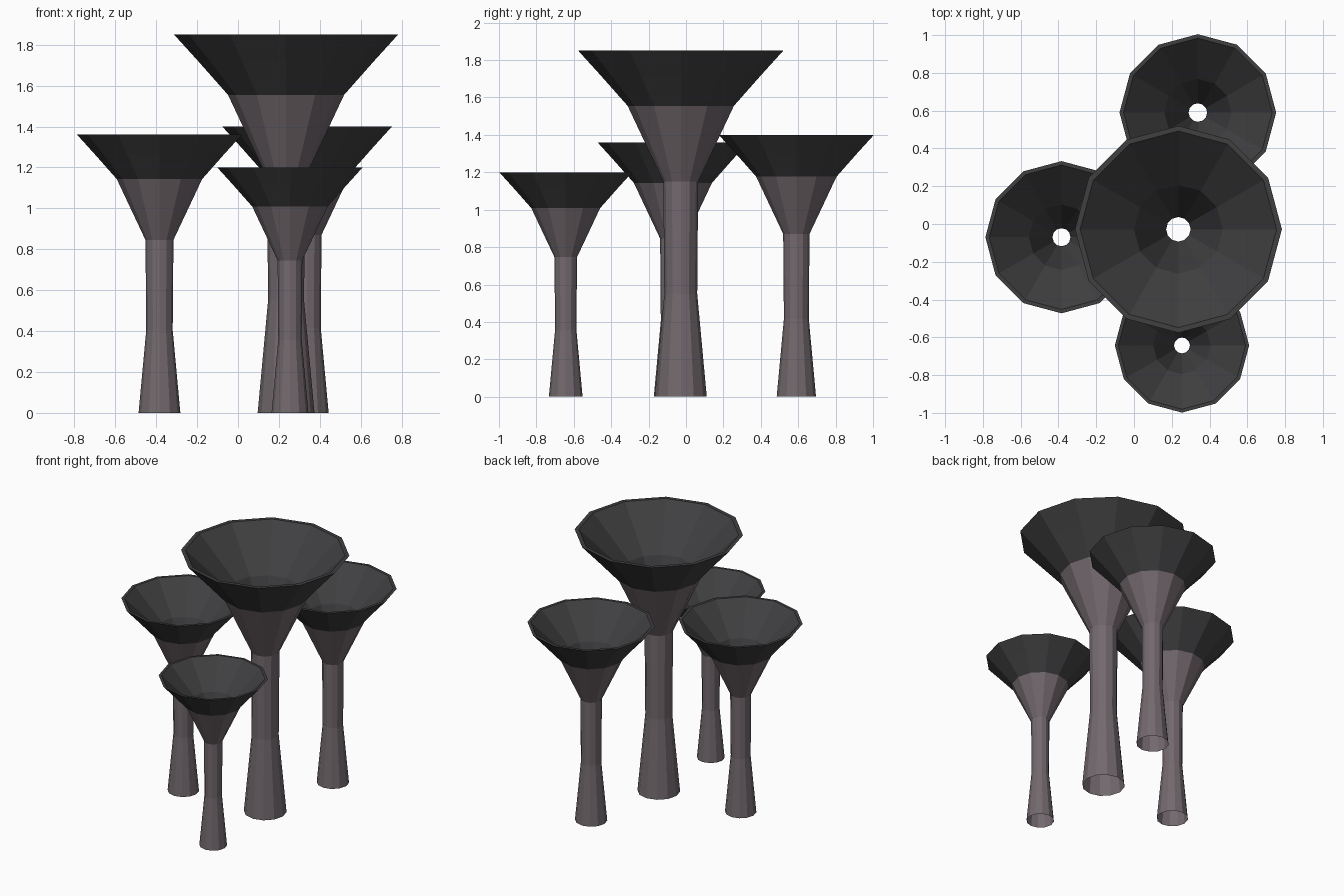
import bpy, bmesh, math

if "Cube" in bpy.data.objects:
    bpy.data.objects.remove(bpy.data.objects["Cube"])

SIDES = 12
# (radius, height) profiles of the tallest funnel, the others are scaled copies
STEM = [(0.139, 0), (0.088, 0.55), (0.093, 1.15), (0.284, 1.555)]
BOWL = [(0.284, 1.555), (0.43, 1.72), (0.548, 1.85), (0.52, 1.85),
        (0.235, 1.58), (0.065, 1.16)]


def material(name, color):
    m = bpy.data.materials.new(name)
    m.diffuse_color = (*color, 1)
    m.use_nodes = True
    m.node_tree.nodes["Principled BSDF"].inputs["Base Color"].default_value = m.diffuse_color
    return m


def lathe(name, profile, scale, x, y, mat):
    bm = bmesh.new()
    rings = []
    for r, z in profile:
        rings.append([bm.verts.new((r * scale * math.cos(2 * math.pi * i / SIDES),
                                    r * scale * math.sin(2 * math.pi * i / SIDES),
                                    z * scale)) for i in range(SIDES)])
    for a, b in zip(rings, rings[1:]):
        for i in range(SIDES):
            j = (i + 1) % SIDES
            bm.faces.new((a[i], a[j], b[j], b[i]))
    mesh = bpy.data.meshes.new(name)
    bm.to_mesh(mesh)
    bm.free()
    mesh.materials.append(mat)
    ob = bpy.data.objects.new(name, mesh)
    ob.location = (x, y, 0)
    bpy.context.collection.objects.link(ob)


stem_mat = material("stem_grey", (0.17, 0.14, 0.155))
bowl_mat = material("bowl_dark", (0.05, 0.05, 0.053))

# Position and total height of each funnel
for label, x, y, height in [("tall", 0.235, -0.028, 1.85),
                            ("left", -0.384, -0.07, 1.36),
                            ("back", 0.338, 0.59, 1.40),
                            ("front", 0.254, -0.643, 1.20)]:
    s = height / 1.85
    lathe(label + "_stem", STEM, s, x, y, stem_mat)   # open hollow stem
    lathe(label + "_bowl", BOWL, s, x, y, bowl_mat)   # outer rim band and inner funnel
